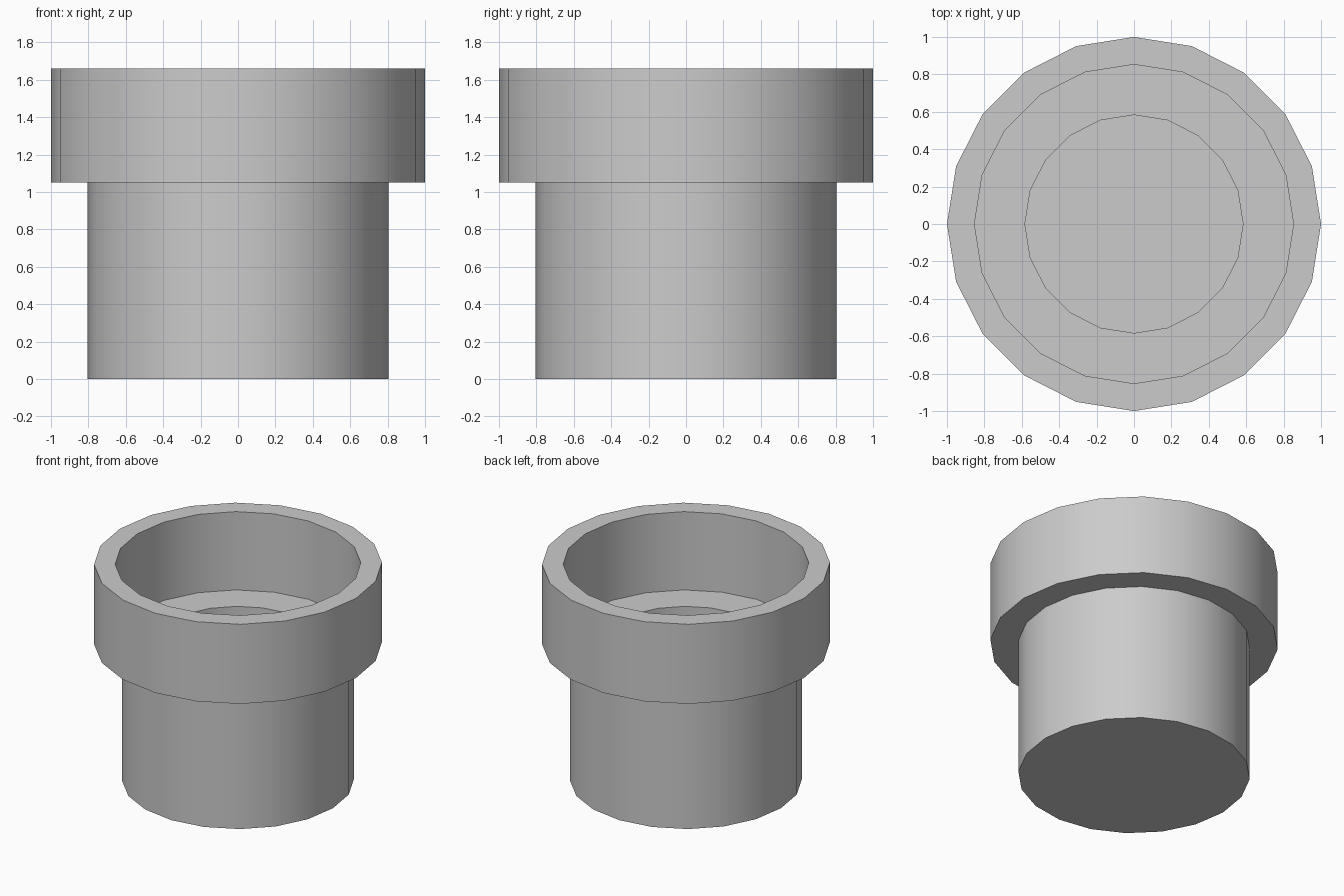
import bpy, bmesh, math

if "Cube" in bpy.data.objects:
    bpy.data.objects.remove(bpy.data.objects["Cube"])

SIDES = 20

# Pot half-profile (radius, height), from the base up the outside and down the inside
PROFILE = [
    (0.805, 0.0), (0.805, 1.05),    # lower body
    (1.0, 1.05), (1.0, 1.66),       # wide collar
    (0.853, 1.66), (0.853, 1.06),   # collar recess
    (0.583, 1.06), (0.583, 0.20),   # inner ledge and bore
]


def lathe(name, profile):
    bm = bmesh.new()
    rings = [[bm.verts.new((r * math.cos(2 * math.pi * i / SIDES),
                            r * math.sin(2 * math.pi * i / SIDES), z))
              for i in range(SIDES)] for r, z in profile]
    for low, high in zip(rings, rings[1:]):
        for i in range(SIDES):
            j = (i + 1) % SIDES
            bm.faces.new((low[i], low[j], high[j], high[i]))
    # closed base and bore floor
    bm.faces.new(rings[0][::-1])
    bm.faces.new(rings[-1])
    bmesh.ops.recalc_face_normals(bm, faces=bm.faces)
    mesh = bpy.data.meshes.new(name)
    bm.to_mesh(mesh)
    bm.free()
    obj = bpy.data.objects.new(name, mesh)
    bpy.context.collection.objects.link(obj)
    return obj


pot = lathe("pot", PROFILE)

# Smooth round walls with sharp rims
bpy.context.view_layer.objects.active = pot
pot.select_set(True)
bpy.ops.object.shade_smooth_by_angle(angle=math.radians(30))
